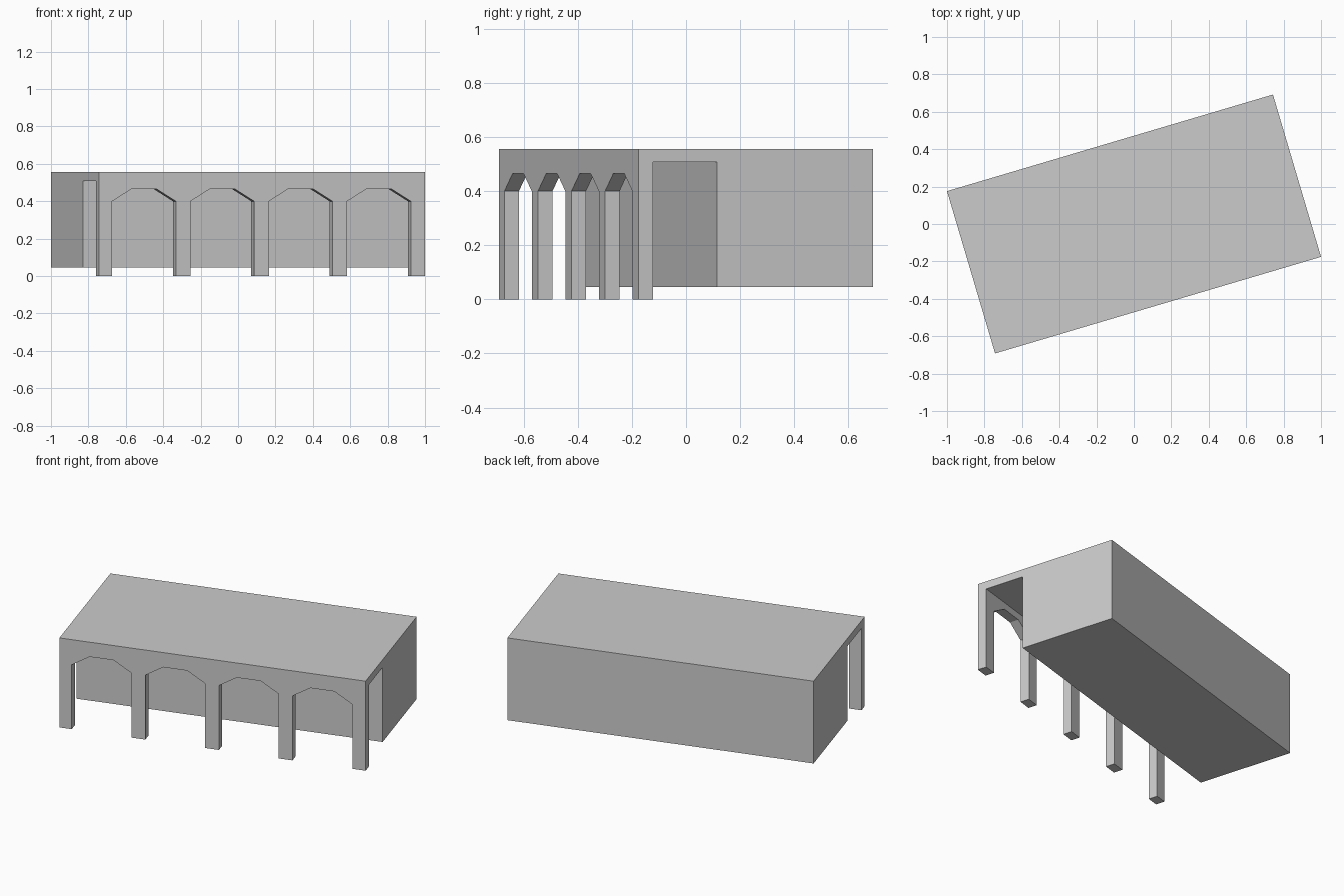
import bpy
import bmesh
from math import radians
from mathutils import Matrix

cube = bpy.data.objects.get("Cube")
if cube:
    bpy.data.objects.remove(cube, do_unlink=True)

LENGTH, DEPTH, TOP = 1.818, 0.905, 0.556
FLOOR, CEILING = 0.045, 0.508
WALL, PORTICO = 0.056, 0.302      # arcade thickness, depth to the hall front
SPRING, CROWN = 0.40, 0.465       # arch heights
BAYS, OPENING, PITCH = 4, 0.3555, 0.4367
TURN = Matrix.Rotation(radians(16.5), 4, "Z")

stone = bpy.data.materials.new("light_grey_stone")
stone.use_nodes = True
grey = (0.6, 0.6, 0.6, 1)
stone.diffuse_color = grey
stone.node_tree.nodes["Principled BSDF"].inputs["Base Color"].default_value = grey


def add_prism(bm, outline, offset):
    """Extrude a closed planar outline along an offset."""
    face = bm.faces.new([bm.verts.new(p) for p in outline])
    extruded = bmesh.ops.extrude_face_region(bm, geom=[face])["geom"]
    verts = [g for g in extruded if isinstance(g, bmesh.types.BMVert)]
    bmesh.ops.translate(bm, verts=verts, vec=offset)


def make_object(name, bm):
    bmesh.ops.recalc_face_normals(bm, faces=bm.faces)
    bmesh.ops.transform(bm, matrix=TURN, verts=bm.verts)
    mesh = bpy.data.meshes.new(name)
    bm.to_mesh(mesh)
    bm.free()
    mesh.materials.append(stone)
    obj = bpy.data.objects.new(name, mesh)
    bpy.context.collection.objects.link(obj)
    return obj


# Hall, covered walk and front wall as one cross-section
front, back = -DEPTH / 2, DEPTH / 2
section = [(front, 0), (front, TOP), (back, TOP), (back, FLOOR),
           (front + PORTICO, FLOOR), (front + PORTICO, CEILING),
           (front + WALL, CEILING), (front + WALL, 0)]
bm = bmesh.new()
add_prism(bm, [(-LENGTH / 2, y, z) for y, z in section], (LENGTH, 0, 0))
hall = make_object("arcaded_hall", bm)

# Arch openings through the front wall
arch = [(0, -0.1), (0, SPRING), (0.3, CROWN), (0.7, CROWN), (1, SPRING), (1, -0.1)]
bm = bmesh.new()
start = -((BAYS - 1) * PITCH + OPENING) / 2 - 0.003
for i in range(BAYS):
    left = start + i * PITCH
    add_prism(bm, [(left + t * OPENING, front - 0.1, z) for t, z in arch],
              (0, 0.1 + (WALL + PORTICO) / 2, 0))
cutter = make_object("arch_cutter", bm)
cutter.hide_render = True

cut = hall.modifiers.new("arches", "BOOLEAN")
cut.operation = "DIFFERENCE"
cut.solver = "EXACT"
cut.object = cutter
bpy.context.view_layer.objects.active = hall
bpy.ops.object.modifier_apply(modifier=cut.name)
bpy.data.objects.remove(cutter, do_unlink=True)
